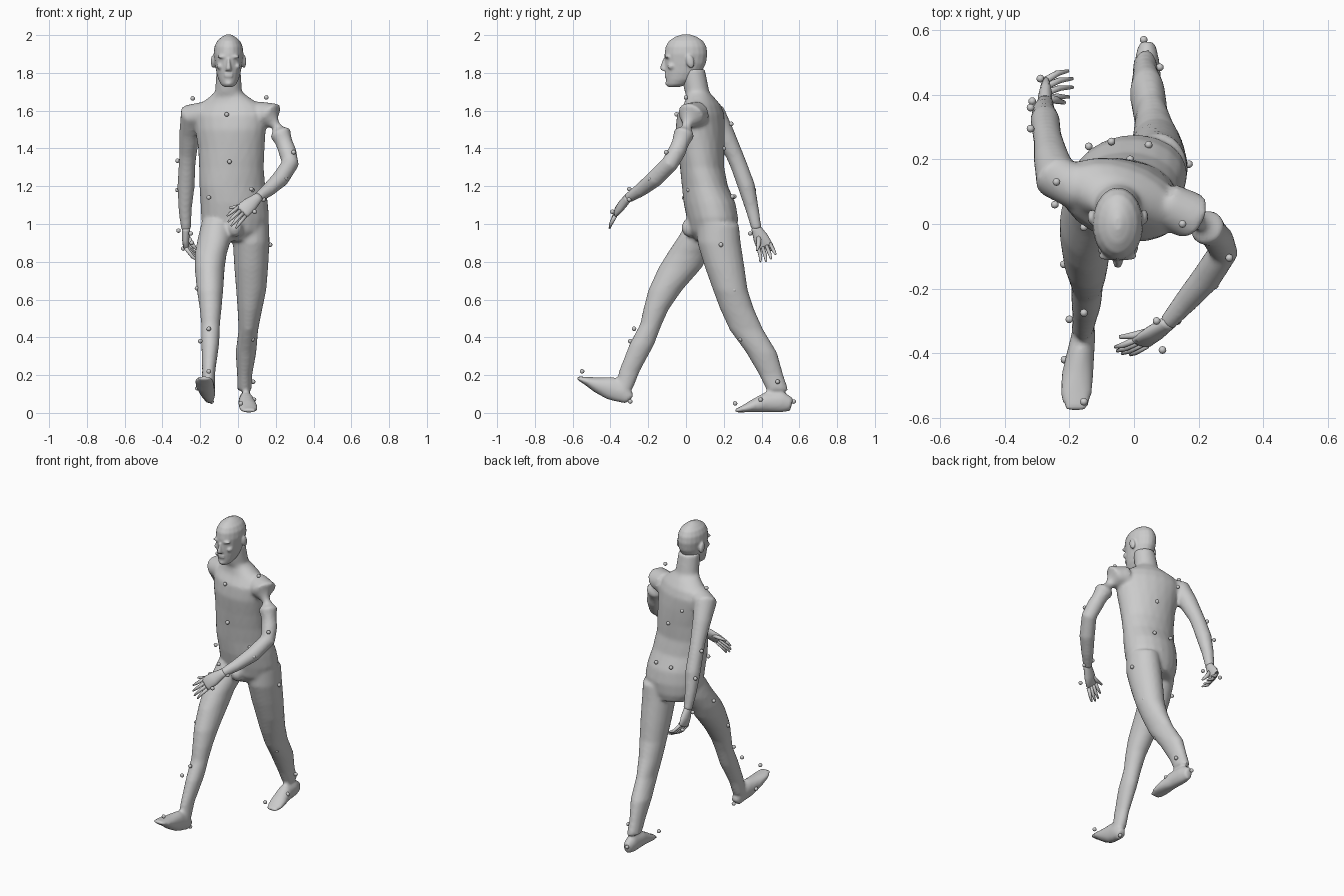
import bpy, bmesh
from math import cos, sin, pi, radians
from mathutils import Vector as V, Matrix

def loft(bm, rings, n=20):
    """Closed skin through elliptical rings (centre, u, v)."""
    loops = [[bm.verts.new(c + u * cos(2 * pi * i / n) + v * sin(2 * pi * i / n))
              for i in range(n)] for c, u, v in rings]
    faces = [bm.faces.new((a[i], a[(i + 1) % n], b[(i + 1) % n], b[i]))
             for a, b in zip(loops, loops[1:]) for i in range(n)]
    faces += [bm.faces.new(loops[0][::-1]), bm.faces.new(loops[-1])]
    bmesh.ops.recalc_face_normals(bm, faces=faces)

def slices(bm, rows):
    """Horizontal sections: x, y, z, rx, ry, twist."""
    rings = []
    for x, y, z, rx, ry, *t in rows:
        a = radians(t[0]) if t else 0
        rings.append((V((x, y, z)), V((cos(a), sin(a), 0)) * rx, V((-sin(a), cos(a), 0)) * ry))
    loft(bm, rings)

def tube(bm, rows, side=(1, 0, 0), n=16):
    """Sections square to a path: x, y, z, half width, half height."""
    pts = [V(r[:3]) for r in rows]
    rings = []
    for i, r in enumerate(rows):
        t = (pts[min(i + 1, len(pts) - 1)] - pts[max(i - 1, 0)]).normalized()
        s = V(side)
        s = (s - t * s.dot(t)).normalized()
        rings.append((pts[i], s * r[3], t.cross(s) * r[-1]))
    loft(bm, rings, n)

def blob(bm, c, r, rot=0):
    m = Matrix.Translation(c) @ Matrix.Rotation(rot, 4, 'X') @ Matrix.Diagonal((*r, 1))
    bmesh.ops.create_uvsphere(bm, u_segments=16, v_segments=10, radius=1, matrix=m)

def finish(name, bm, voxel=0):
    me = bpy.data.meshes.new(name)
    bm.to_mesh(me)
    bm.free()
    me.polygons.foreach_set("use_smooth", [True] * len(me.polygons))
    ob = bpy.data.objects.new(name, me)
    bpy.context.collection.objects.link(ob)
    if voxel:
        m = ob.modifiers.new("union", 'REMESH')
        m.mode, m.voxel_size, m.use_smooth_shade = 'VOXEL', voxel, True
        s = ob.modifiers.new("soften", 'SMOOTH')
        s.factor, s.iterations = 0.5, 5
    return ob

body = bmesh.new()
# torso and neck, shoulders twisted against the hips
slices(body, [
    (-.02, .155, .91, .12, .10, 10), (-.018, .145, .96, .165, .125, 10),
    (-.015, .14, 1.03, .182, .135, 10), (-.02, .125, 1.11, .18, .137, 8),
    (-.03, .1, 1.2, .175, .122, 4), (-.035, .085, 1.3, .172, .117, -4),
    (-.035, .08, 1.4, .178, .122, -10), (-.04, .075, 1.5, .192, .125, -16),
    (-.045, .078, 1.58, .2, .115, -18), (-.045, .085, 1.63, .17, .09, -18),
    (-.047, .075, 1.67, .11, .072, -15), (-.05, .058, 1.70, .072, .066),
    (-.05, .035, 1.82, .064, .065)])
# forward leg
slices(body, [
    (-.11, .11, 1.02, .08, .1), (-.122, .07, .93, .09, .112), (-.145, .01, .84, .085, .112),
    (-.15, -.03, .77, .08, .115), (-.148, -.11, .65, .07, .09), (-.145, -.158, .55, .058, .068),
    (-.145, -.185, .47, .05, .058), (-.147, -.235, .36, .047, .066),
    (-.155, -.3, .22, .035, .056), (-.158, -.325, .13, .036, .045)])
tube(body, [(-.15, -.297, .07, .026, .03), (-.155, -.335, .11, .036, .06),
            (-.165, -.4, .13, .043, .062), (-.175, -.47, .148, .05, .042),
            (-.18, -.53, .17, .05, .022), (-.178, -.578, .186, .036, .008)])
# trailing leg
slices(body, [
    (.075, .17, 1.0, .09, .11), (.07, .175, .9, .097, .115), (.07, .205, .77, .09, .105),
    (.07, .235, .65, .08, .092), (.063, .27, .55, .066, .09), (.055, .32, .44, .052, .09),
    (.042, .4, .32, .055, .082), (.035, .452, .2, .04, .064), (.035, .485, .12, .038, .058)])
tube(body, [(.04, .56, .045, .026, .036), (.04, .51, .057, .038, .056),
            (.045, .42, .055, .043, .053), (.053, .35, .035, .05, .033),
            (.058, .3, .02, .05, .018), (.06, .258, .01, .034, .009)])
# arms, forward then trailing
tube(body, [(.1, .06, 1.58, .07), (.175, .025, 1.575, .075), (.225, -.01, 1.48, .058),
            (.26, -.045, 1.39, .048), (.277, -.085, 1.32, .046), (.225, -.165, 1.24, .046),
            (.16, -.24, 1.18, .037), (.1, -.31, 1.135, .027)], (.4, -.35, -.8))
tube(body, [(-.17, .11, 1.58, .07), (-.243, .145, 1.575, .07), (-.255, .2, 1.48, .056),
            (-.265, .255, 1.37, .046), (-.27, .28, 1.31, .045), (-.275, .32, 1.2, .046),
            (-.28, .35, 1.08, .036), (-.275, .375, .97, .027)], (0, 1, 0))
# groin
blob(body, (-.015, .02, .98), (.04, .045, .05))
finish("body", body, .011)

# head with face relief
head = bmesh.new()
slices(head, [
    (-.05, -.065, 1.725, .022, .03), (-.05, -.05, 1.738, .04, .055), (-.05, -.03, 1.765, .054, .077),
    (-.05, -.015, 1.8, .064, .095), (-.05, -.003, 1.85, .073, .109), (-.05, 0, 1.9, .079, .114),
    (-.05, 0, 1.94, .075, .108), (-.05, 0, 1.97, .06, .09), (-.05, 0, 1.99, .037, .06),
    (-.05, 0, 2.004, .012, .02)])
slices(head, [(-.05, -.11, 1.812, .017, .02), (-.05, -.115, 1.825, .015, .024),
              (-.05, -.108, 1.875, .007, .014)])
for s in (-1, 1):
    blob(head, (-.05 + s * .03, -.098, 1.885), (.03, .016, .009))
    blob(head, (-.05 + s * .045, -.075, 1.835), (.018, .024, .018))
    blob(head, (-.05 + s * .082, .022, 1.86), (.012, .022, .036), .25)
for z in (1.782, 1.793):
    blob(head, (-.05, -.105, z), (.025, .009, .005))
blob(head, (-.05, -.092, 1.745), (.023, .018, .016))
finish("head", head, .006)

def hand(name, wrist, knuckle, tip, side, thumb):
    """Flat palm, four curled fingers and a thumb."""
    bm = bmesh.new()
    w, k, t, s, th = V(wrist), V(knuckle), V(tip), V(side).normalized(), V(thumb)
    mid = w.lerp(k, .5)
    tube(bm, [(*w.lerp(k, -.15), .026, .022), (*w, .028, .022), (*mid, .04, .022),
              (*k, .043, .016), (*k.lerp(t, .1), .036, .01)], side)
    for i in range(4):
        o = (i - 1.5) * .022
        reach = (1, 1.1, 1.05, .85)[i]
        p, q = k + s * o, k.lerp(t, reach) + s * o * 1.35
        bend = p.lerp(q, .5) + (k - w).normalized() * .015
        tube(bm, [(*p, .011), (*bend, .0095), (*q, .005)], side, 8)
    tube(bm, [(*w.lerp(k, .3), .015), (*mid.lerp(th, .55), .012), (*th, .006)], (.3, .5, .8), 8)
    finish(name, bm)

hand("forward_hand", (.1, -.31, 1.135), (.025, -.365, 1.07), (-.04, -.395, 1.005),
     (.4, -.3, -.8), (-.045, -.35, 1.085))
hand("trailing_hand", (-.275, .375, .97), (-.275, .415, .885), (-.195, .435, .815),
     (.1, .9, .3), (-.215, .375, .86))

# motion tracking markers
dots = bmesh.new()
for p in ((-.24, .13, 1.665), (.15, 0, 1.67), (-.06, -.05, 1.58), (-.045, -.045, 1.33),
          (-.155, -.01, 1.14), (.075, .015, 1.18), (.17, .185, .89), (.137, .255, .65),
          (.045, .245, 1.145), (-.07, .255, 1.145), (-.012, .2, 1.4), (-.14, .24, 1.53),
          (.295, -.105, 1.38), (.25, -.19, 1.24), (.07, -.3, 1.185), (.135, -.3, 1.13),
          (.088, -.39, 1.065), (.01, -.355, 1.09), (-.32, .295, 1.335), (-.32, .36, 1.18),
          (-.315, .38, .965), (-.25, .34, .95), (-.29, .45, .87), (-.245, .06, .9),
          (-.217, -.125, .66), (-.155, -.275, .445), (-.2, -.295, .38), (-.215, -.42, .13),
          (-.155, -.55, .22), (-.14, -.295, .06), (.077, .29, .39), (.08, .485, .165),
          (.085, .395, .07), (.015, .26, .05), (.03, .57, .06)):
    bmesh.ops.create_uvsphere(dots, u_segments=12, v_segments=8, radius=.012,
                              matrix=Matrix.Translation(p))
finish("tracking_markers", dots)
